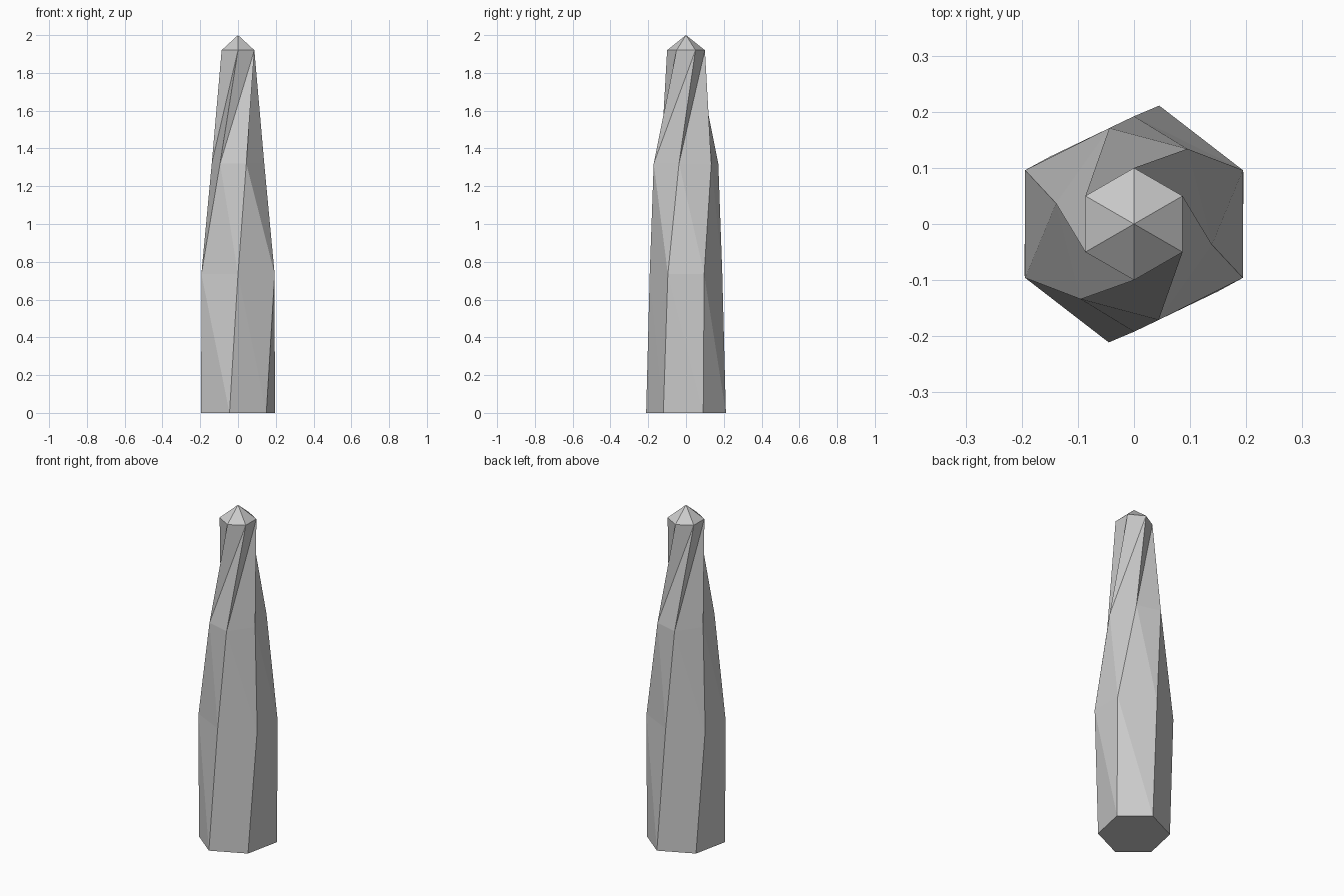
import bpy, bmesh
from mathutils import Vector

if "Cube" in bpy.data.objects:
    bpy.data.objects.remove(bpy.data.objects["Cube"])

# Each ring is a stretched hexagon: height and two neighbouring corners;
# the other four follow from symmetry. Corners are listed along the twist.
RINGS = [
    (0.0,   (0.150, -0.120), (0.195, 0.091)),
    (0.735, (0.0, -0.192),   (0.194, -0.096)),
    (1.32,  (-0.095, -0.134), (0.044, -0.171)),
    (1.92,  (0.0, -0.1),     (0.0866, -0.05)),
]


def ring_points(z, a, b):
    a, b = Vector((*a, 0)), Vector((*b, 0))
    half = [a, b, b - a]
    return [p + Vector((0, 0, z)) for p in half + [-p for p in half]]


bm = bmesh.new()
rings = [[bm.verts.new(p) for p in ring_points(*r)] for r in RINGS]

# Flat base
bm.faces.new(rings[0][::-1])

# Twisted sides, split along one consistent diagonal
for low, high in zip(rings, rings[1:]):
    for k in range(6):
        n = (k + 1) % 6
        bm.faces.new((low[k], low[n], high[n]))
        bm.faces.new((low[k], high[n], high[k]))

# Pointed tip
tip = bm.verts.new((0, 0, 2))
for k in range(6):
    bm.faces.new((rings[-1][k], rings[-1][(k + 1) % 6], tip))

bm.normal_update()
mesh = bpy.data.meshes.new("twisted_spire")
bm.to_mesh(mesh)
bm.free()
bpy.context.collection.objects.link(bpy.data.objects.new("twisted_spire", mesh))
